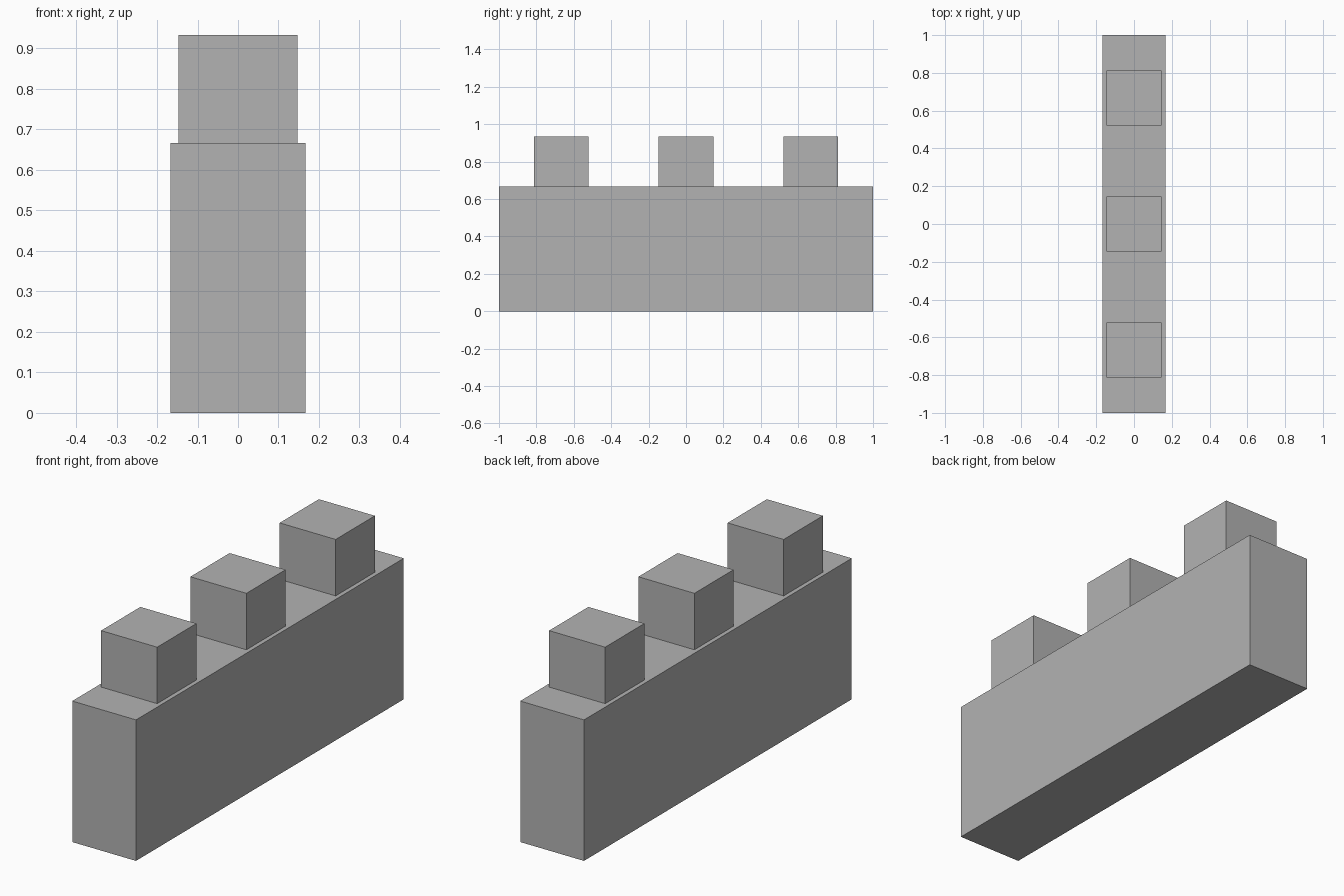
import bpy
import bmesh
from mathutils import Matrix

if "Cube" in bpy.data.objects:
    bpy.data.objects.remove(bpy.data.objects["Cube"], do_unlink=True)

GREY = (0.45, 0.45, 0.45, 1.0)
stone = bpy.data.materials.new("stone_grey")
stone.use_nodes = True
stone.diffuse_color = GREY
stone.node_tree.nodes["Principled BSDF"].inputs["Base Color"].default_value = GREY


def add_box(name, size, y, bottom):
    """Flat-shaded box centred on x = 0, resting at height bottom."""
    bm = bmesh.new()
    bmesh.ops.create_cube(bm, size=1, matrix=Matrix.Diagonal((*size, 1)))
    mesh = bpy.data.meshes.new(name)
    bm.to_mesh(mesh)
    bm.free()
    mesh.materials.append(stone)
    obj = bpy.data.objects.new(name, mesh)
    obj.location = (0, y, bottom + size[2] / 2)
    bpy.context.collection.objects.link(obj)
    return obj


# Wall body
WALL_HEIGHT = 2 / 3
add_box("wall", (1 / 3, 2, WALL_HEIGHT), 0, 0)

# Evenly spaced battlements along the top
for label, step in (("front", -1), ("middle", 0), ("back", 1)):
    add_box(label + "_battlement", (0.293, 0.293, 0.267), step * 2 / 3, WALL_HEIGHT)
